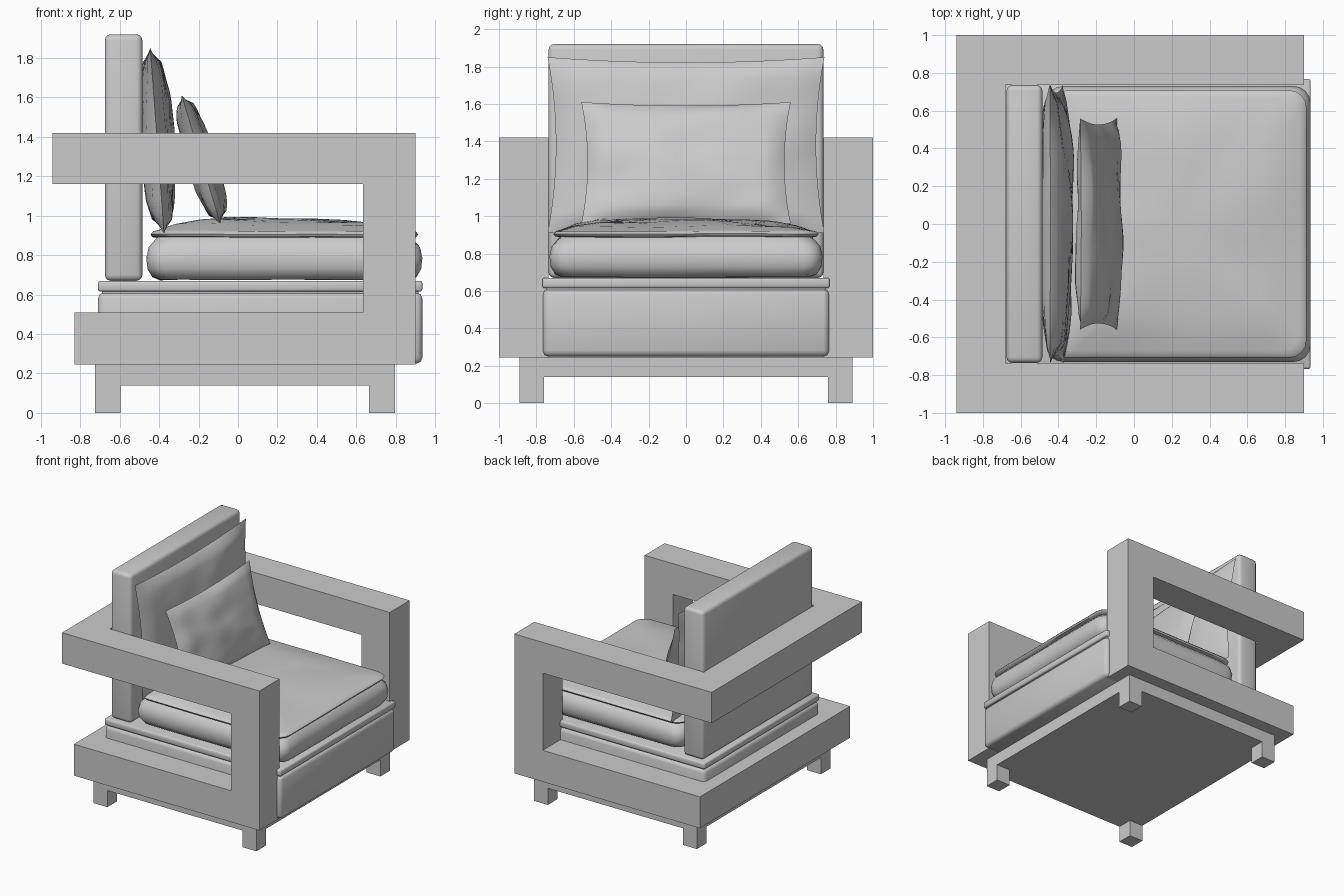
import bpy, bmesh, math
from mathutils import Vector, noise

cube = bpy.data.objects.get("Cube")
if cube:
    bpy.data.objects.remove(cube, do_unlink=True)

grey = bpy.data.materials.new("plain grey")
grey.use_nodes = True
COLOUR = (0.6, 0.6, 0.6, 1)
grey.diffuse_color = COLOUR
grey.node_tree.nodes["Principled BSDF"].inputs["Base Color"].default_value = COLOUR


def finish(name, bm, smooth_angle=None):
    """Turn a bmesh into a named object, optionally smooth shaded."""
    bmesh.ops.recalc_face_normals(bm, faces=bm.faces)
    mesh = bpy.data.meshes.new(name)
    bm.to_mesh(mesh)
    bm.free()
    mesh.materials.append(grey)
    obj = bpy.data.objects.new(name, mesh)
    bpy.context.collection.objects.link(obj)
    if smooth_angle:
        mesh.polygons.foreach_set("use_smooth", [True] * len(mesh.polygons))
        mesh.set_sharp_from_angle(angle=math.radians(smooth_angle))
    return obj


def block_frame(name, xs, ys, zs, filled):
    """Seamless square-edged solid made of the grid cells that filled() picks."""
    bm = bmesh.new()
    for i in range(len(xs) - 1):
        for j in range(len(ys) - 1):
            for k in range(len(zs) - 1):
                if filled(i, j, k):
                    box = bmesh.ops.create_cube(bm, size=1)["verts"]
                    for v in box:
                        v.co = (xs[i + (v.co.x > 0)], ys[j + (v.co.y > 0)], zs[k + (v.co.z > 0)])
    bmesh.ops.remove_doubles(bm, verts=bm.verts, dist=0.0005)
    # Drop walls shared by neighbouring cells
    seen = {}
    for f in bm.faces:
        seen.setdefault(frozenset(v.index for v in f.verts), []).append(f)
    bm.verts.index_update()
    seen = {}
    for f in bm.faces:
        seen.setdefault(tuple(round(c, 3) for c in f.calc_center_median()), []).append(f)
    inner = [f for group in seen.values() if len(group) > 1 for f in group]
    inner += [f for f in bm.faces if f not in inner and all(len(e.link_faces) > 2 for e in f.edges)
              and is_inside(f, xs, ys, zs, filled)]
    bmesh.ops.delete(bm, geom=inner, context='FACES')
    bmesh.ops.dissolve_limit(bm, angle_limit=0.02, verts=bm.verts, edges=bm.edges)
    return finish(name, bm)


def is_inside(face, xs, ys, zs, filled):
    """True when both sides of a cell wall are filled."""
    def solid(p):
        idx = []
        for value, cuts in zip(p, (xs, ys, zs)):
            n = sum(value > c for c in cuts) - 1
            if n < 0 or n > len(cuts) - 2:
                return False
            idx.append(n)
        return filled(*idx)
    c = face.calc_center_median()
    return solid(c + face.normal * 0.01) and solid(c - face.normal * 0.01)


def soft_box(name, lo, hi, bevel, segments=2):
    """Upholstered block with rounded edges."""
    bm = bmesh.new()
    bmesh.ops.create_cube(bm, size=1)
    for v in bm.verts:
        v.co = [hi[a] if v.co[a] > 0 else lo[a] for a in range(3)]
    bmesh.ops.bevel(bm, geom=bm.edges[:], offset=bevel, segments=segments, profile=0.5, affect='EDGES')
    return finish(name, bm, 60)


def pillow(name, bottom, top, half_width, half_thick, pinch, wrinkle, seed, n=18):
    """Stuffed pillow with pointed corners, leaning from bottom to top in x and z."""
    base, up = Vector((bottom[0], 0, bottom[1])), Vector((top[0] - bottom[0], 0, top[1] - bottom[1]))
    normal = Vector((up.z, 0, -up.x)).normalized()
    bm = bmesh.new()
    for side in (1, -1):
        rows = []
        for i in range(n + 1):
            row = []
            for j in range(n + 1):
                u, v = 2 * i / n - 1, 2 * j / n - 1
                pu = u * (1 - pinch * (1 - v * v))
                pv = v * (1 - pinch * (1 - u * u))
                puff = max(0, (1 - u * u) * (1 - v * v)) ** 0.42
                fold = noise.noise(Vector((u * 2.2, v * 2.2, seed + side)))
                depth = side * (half_thick * puff + wrinkle * fold * min(1, 2 * puff))
                p = base + up * (pv + 1) / 2 + Vector((0, pu * half_width, 0)) + normal * depth
                row.append(bm.verts.new(p))
            rows.append(row)
        for i in range(n):
            for j in range(n):
                bm.faces.new((rows[i][j], rows[i + 1][j], rows[i + 1][j + 1], rows[i][j + 1]))
    bmesh.ops.remove_doubles(bm, verts=bm.verts, dist=0.0005)
    return finish(name, bm, 75)


def cushion(name, centre_x, half_x, half_y, profile, corner, wrinkle):
    """Stack of rounded rectangles following a profile of (height, inset)."""
    bm = bmesh.new()
    rings = []
    for z, inset in profile:
        hx, hy = half_x - inset, half_y - inset
        r = min(corner, hx * 0.6, hy * 0.6)
        points = []
        for q, (sx, sy) in enumerate(((1, 1), (-1, 1), (-1, -1), (1, -1))):
            for s in range(5):
                a = math.pi / 2 * (q + s / 4)
                points.append(Vector((sx * (hx - r) + r * math.cos(a), sy * (hy - r) + r * math.sin(a), z)))
            # Extra points along the straight edge for soft folds
            nx, ny = ((-1, 1), (-1, -1), (1, -1), (1, 1))[q]
            a = math.pi / 2 * (q + 1)
            end = Vector((nx * (hx - r) + r * math.cos(a), ny * (hy - r) + r * math.sin(a), z))
            start = points[-1]
            points += [start.lerp(end, t / 8) for t in range(1, 8)]
        ring = []
        for p in points:
            p.z += wrinkle * noise.noise(p * 2.5) * min(1, inset * 4)
            ring.append(bm.verts.new(p + Vector((centre_x, 0, 0))))
        rings.append(ring)
    count = len(rings[0])
    for a, b in zip(rings, rings[1:]):
        for i in range(count):
            k = (i + 1) % count
            bm.faces.new((a[i], a[k], b[k], b[i]))
    bm.faces.new(rings[0])
    bm.faces.new(rings[-1])
    return finish(name, bm, 50)


# Wooden frame: low rail and arm rail around three sides, joined by front posts
def frame_cell(i, j, k):
    side = j != 1
    if k == 1:
        return side and i == 3
    if k == 0:
        return i > 0 and (side or i == 1)
    return side or i < 2


block_frame("arm_frame", (-0.94, -0.83, -0.68, 0.635, 0.90), (-1, -0.735, 0.735, 1),
            (0.245, 0.51, 1.16, 1.42), frame_cell)

# Base plate with four square legs
block_frame("base_and_legs", (-0.725, -0.595, 0.665, 0.795), (-0.89, -0.76, 0.76, 0.89),
            (0, 0.14, 0.245), lambda i, j, k: k == 1 or (i != 1 and j != 1))

# Upholstered seat box with a thin band on top
soft_box("seat_box", (-0.71, -0.765, 0.25), (0.935, 0.765, 0.61), 0.03)
soft_box("seat_core", (-0.69, -0.745, 0.58), (0.915, 0.745, 0.65), 0.005, 1)
soft_box("seat_band", (-0.71, -0.768, 0.615), (0.935, 0.768, 0.67), 0.012)

# Upright back board
soft_box("back_board", (-0.675, -0.735, 0.67), (-0.485, 0.735, 1.92), 0.03, 3)

# Seat cushion: bulging sides, piped upper edge, crowned top
cushion("seat_cushion", 0.235, 0.70, 0.73,
        ((0.675, 0.07), (0.69, 0.03), (0.73, 0.006), (0.785, 0), (0.84, 0.012), (0.875, 0.045),
         (0.888, 0.06), (0.892, 0.03), (0.905, 0.022), (0.918, 0.035), (0.922, 0.06),
         (0.945, 0.14), (0.962, 0.26), (0.974, 0.4), (0.98, 0.54), (0.982, 0.66)), 0.09, 0.03)

# Loose pillows
pillow("back_pillow", (-0.375, 0.91), (-0.445, 1.85), 0.74, 0.085, 0.06, 0.022, 3.3)
pillow("small_pillow", (-0.09, 0.96), (-0.285, 1.61), 0.56, 0.075, 0.06, 0.022, 8.7)
